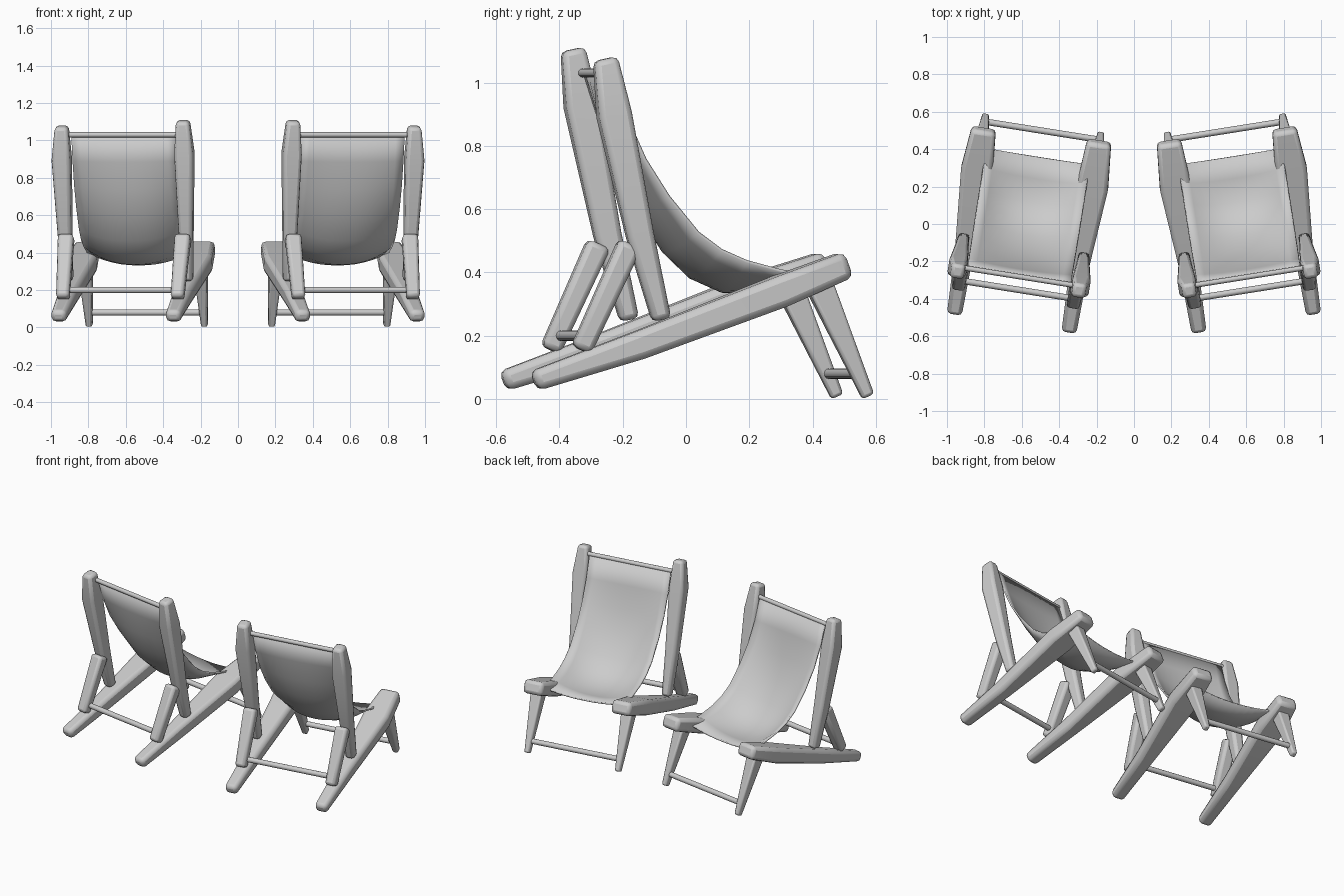
import bpy, bmesh, math
from mathutils import Vector, Matrix

if "Cube" in bpy.data.objects:
    bpy.data.objects.remove(bpy.data.objects["Cube"])

grey = bpy.data.materials.new("plain grey")
grey.diffuse_color = (0.6, 0.6, 0.6, 1)
grey.use_nodes = True
grey.node_tree.nodes["Principled BSDF"].inputs["Base Color"].default_value = grey.diffuse_color

TURN = math.radians(9)


def finish(bm, name, side):
    """Place a chair part (local: x lateral, y forward) as left (-1) or right (1) chair."""
    m = Matrix.Translation((-0.57, 0, 0)) @ Matrix.Rotation(-TURN, 4, 'Z')
    if side > 0:
        m = Matrix.Scale(-1, 4, (1, 0, 0)) @ m
    bm.transform(m)
    bmesh.ops.recalc_face_normals(bm, faces=bm.faces)
    me = bpy.data.meshes.new(name)
    bm.to_mesh(me)
    bm.free()
    ob = bpy.data.objects.new(name, me)
    bpy.context.collection.objects.link(ob)
    me.materials.append(grey)
    bpy.context.view_layer.objects.active = ob
    bpy.ops.object.select_all(action='DESELECT')
    ob.select_set(True)
    return ob


def beam(name, side, pts, bevel=0.018):
    """Wooden bar lofted through (u, v, z, width, depth) stations."""
    bm = bmesh.new()
    t = (Vector(pts[-1][:3]) - Vector(pts[0][:3])).normalized()
    n = t.cross(Vector((1, 0, 0))).normalized()
    rings = []
    for u, v, z, w, d in pts:
        c = Vector((u, v, z))
        rings.append([bm.verts.new(c + Vector((a * w / 2, 0, 0)) + n * b * d / 2)
                      for a, b in ((-1, -1), (1, -1), (1, 1), (-1, 1))])
    for r0, r1 in zip(rings, rings[1:]):
        for i in range(4):
            j = (i + 1) % 4
            bm.faces.new((r0[i], r0[j], r1[j], r1[i]))
    bm.faces.new(rings[0])
    bm.faces.new(rings[-1])
    ob = finish(bm, name, side)
    mod = ob.modifiers.new("rounded edges", 'BEVEL')
    mod.width = bevel
    mod.segments = 2
    mod.limit_method = 'ANGLE'
    mod.angle_limit = math.radians(40)
    bpy.ops.object.shade_smooth_by_angle(angle=math.radians(35))


def rod(name, side, v, z, half, r):
    """Round cross bar."""
    bm = bmesh.new()
    bmesh.ops.create_cone(bm, cap_ends=True, segments=12, radius1=r, radius2=r, depth=2 * half,
                          matrix=Matrix.Translation((0, v, z)) @ Matrix.Rotation(math.pi / 2, 4, 'Y'))
    finish(bm, name, side)
    bpy.ops.object.shade_smooth_by_angle(angle=math.radians(40))


# edge of the sling (v, z) and how far its middle hangs back and down from that edge
SLING = [(-0.28, 1.03, 0.0), (-0.235, 0.89, 0.015), (-0.175, 0.757, 0.04), (-0.10, 0.64, 0.065),
         (-0.005, 0.525, 0.085), (0.07, 0.47, 0.10), (0.15, 0.435, 0.10),
         (0.26, 0.405, 0.07), (0.367, 0.39, 0.03)]


def sling(side):
    bm = bmesh.new()
    cols = 12
    grid = []
    for i, (v, z, sag) in enumerate(SLING):
        a, b = SLING[max(i - 1, 0)], SLING[min(i + 1, len(SLING) - 1)]
        t = Vector((b[0] - a[0], b[1] - a[1])).normalized()
        row = []
        for k in range(cols + 1):
            s = 2 * k / cols - 1
            h = sag * (1 - abs(s) ** 2.2)
            row.append(bm.verts.new((s * 0.28, v + t.y * h, z - t.x * h)))
        grid.append(row)
    for r0, r1 in zip(grid, grid[1:]):
        for k in range(cols):
            bm.faces.new((r0[k], r0[k + 1], r1[k + 1], r1[k]))
    ob = finish(bm, "fabric_sling", side)
    mod = ob.modifiers.new("thickness", 'SOLIDIFY')
    mod.thickness = 0.01
    mod.offset = 0
    bpy.ops.object.shade_smooth_by_angle(angle=math.radians(50))


for side in (-1, 1):
    # s = -1 is the outer side of the chair, +1 the inner side
    for s in (-1, 1):
        up = 0.015 * (s + 1)
        end = 0.48 + 0.015 * s
        # long sloping arm rail, resting near the ground at the back
        beam("arm_rail", side, [(s * .31, -.535, .057, .08, .065), (s * .31, -.2, .17, .10, .09),
                                (s * .312, .25, .34, .17, .10), (s * .31, end, .425, .13, .085)], 0.022)
        # leaning back post
        beam("back_post", side, [(s * .325, -.13, .25, .06, .06), (s * .328, -.20, .52, .075, .085),
                                 (s * .332, -.283, .90 + up, .10, .105),
                                 (s * .328, -.31, 1.075 + up, .07, .075)])
        # prop behind the back post
        beam("back_prop", side, [(s * .31, -.385, .155, .07, .065), (s * .316, -.23, .49, .085, .075)])
        # tapered front leg
        beam("front_leg", side, [(s * .312, .533, .008, .035, .04), (s * .312, .37, .375, .08, .085)], 0.01)
    # cross bars
    rod("top_bar", side, -.285, 1.03, .33, .014)
    rod("prop_bar", side, -.355, .20, .31, .017)
    rod("foot_bar", side, .505, .08, .31, .017)
    sling(side)
